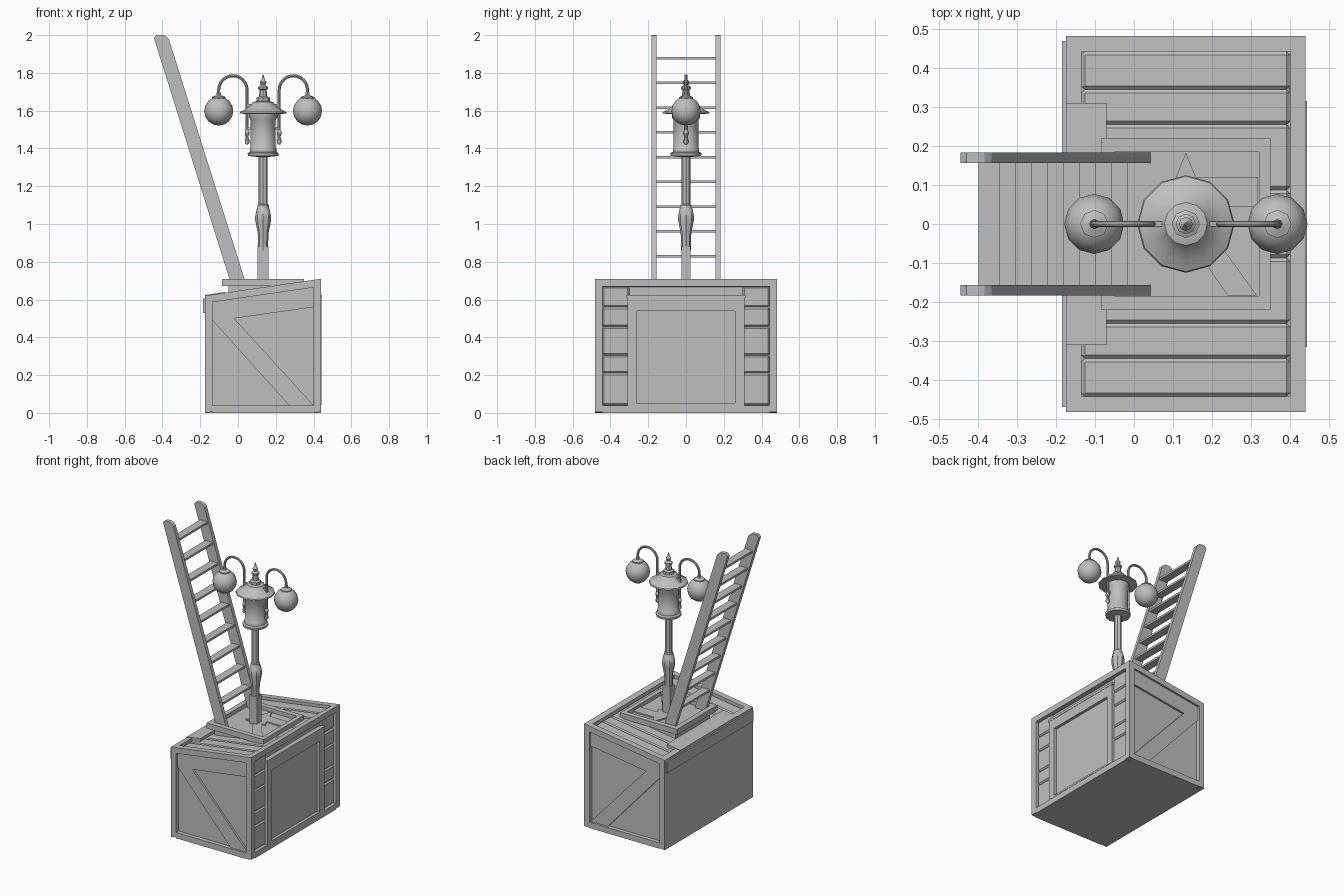
import bpy, bmesh, math
from mathutils import Vector

if "Cube" in bpy.data.objects:
    bpy.data.objects.remove(bpy.data.objects["Cube"], do_unlink=True)

grey = bpy.data.materials.new("plain grey")
grey.use_nodes = True
grey.diffuse_color = (0.52, 0.52, 0.52, 1)
grey.node_tree.nodes["Principled BSDF"].inputs["Base Color"].default_value = grey.diffuse_color


def finish(name, bm, smooth=False):
    bmesh.ops.recalc_face_normals(bm, faces=bm.faces)
    mesh = bpy.data.meshes.new(name)
    bm.to_mesh(mesh)
    bm.free()
    mesh.materials.append(grey)
    ob = bpy.data.objects.new(name, mesh)
    bpy.context.collection.objects.link(ob)
    if smooth:
        bpy.ops.object.select_all(action="DESELECT")
        ob.select_set(True)
        bpy.context.view_layer.objects.active = ob
        bpy.ops.object.shade_smooth_by_angle(angle=math.radians(40))
    return ob


def prism(name, pts, y0, y1, bevel=0):
    """Extrude an x-z outline along y."""
    bm = bmesh.new()
    face = bm.faces.new([bm.verts.new((x, y0, z)) for x, z in pts])
    ext = bmesh.ops.extrude_face_region(bm, geom=[face])["geom"]
    bmesh.ops.translate(bm, vec=(0, y1 - y0, 0),
                        verts=[g for g in ext if isinstance(g, bmesh.types.BMVert)])
    if bevel:
        bmesh.ops.bevel(bm, geom=bm.edges[:], offset=bevel, segments=1, affect="EDGES")
    return finish(name, bm)


def box(name, x, y, z, bevel=0):
    return prism(name, [(x[0], z[0]), (x[1], z[0]), (x[1], z[1]), (x[0], z[1])], *y, bevel)


def lathe(name, profile, sides, x):
    """Spin a radius-height profile round a vertical axis at x."""
    bm = bmesh.new()
    rings = []
    for r, z in profile:
        rings.append([bm.verts.new((x + r * math.sin(a), r * math.cos(a), z))
                      for a in (2 * math.pi * i / sides for i in range(sides))])
    for low, high in zip(rings, rings[1:]):
        for i in range(sides):
            j = (i + 1) % sides
            bm.faces.new((low[i], low[j], high[j], high[i]))
    bm.faces.new(rings[0])
    bm.faces.new(rings[-1])
    bmesh.ops.remove_doubles(bm, verts=bm.verts, dist=1e-5)
    return finish(name, bm, True)


def tube(name, path, radius, sides=8):
    """Sweep a circle along a path lying in the x-z plane."""
    bm = bmesh.new()
    rings = []
    for i, p in enumerate(path):
        t = Vector(path[min(i + 1, len(path) - 1)]) - Vector(path[max(i - 1, 0)])
        n = Vector((-t.y, t.x)).normalized()
        ring = []
        for k in range(sides):
            a = 2 * math.pi * k / sides
            c = radius * math.cos(a)
            ring.append(bm.verts.new((p[0] + n.x * c, radius * math.sin(a), p[1] + n.y * c)))
        rings.append(ring)
    for low, high in zip(rings, rings[1:]):
        for k in range(sides):
            j = (k + 1) % sides
            bm.faces.new((low[k], low[j], high[j], high[k]))
    bm.faces.new(rings[0])
    bm.faces.new(rings[-1])
    return finish(name, bm, True)


# Crate with a sloping lid
X0, X1, Y, W, REC = -0.175, 0.44, 0.4825, 0.04, 0.028
XI, XO = X0 + W, X1 - W


def top(x):
    return 0.71 + 0.146 * (x - X1)


def sloped(name, x0, x1, y0, y1, under, over, bevel=0):
    """Slab following the lid slope, measured down from the lid surface."""
    return prism(name, [(x0, top(x0) - under), (x1, top(x1) - under),
                        (x1, top(x1) - over), (x0, top(x0) - over)], y0, y1, bevel)


core = Y - REC
prism("crate_core", [(X0, 0), (X1 - REC, 0), (X1 - REC, top(X1 - REC) - 0.035),
                     (X0, top(X0) - 0.035)], -core, core)
for x, label in ((X0, "back"), (XO, "front")):
    box("crate_bottom_" + label, (x, x + W), (-Y + W, Y - W), (0, W))
    sloped("crate_top_" + label, x, x + W, -Y + W, Y - W, W, 0)

for s, label in ((-1, "right"), (1, "left")):
    ya, yb = s * (Y - W), s * Y
    for x in (X0, XO):
        sloped("crate_post_" + label, x, x + W, ya, yb, top(x), 0)
    box("crate_sill_" + label, (XI, XO), (ya, yb), (0, W))
    sloped("crate_rail_" + label, XI, XO, ya, yb, W, 0)
    # Diagonal brace joined to the upper plank
    prism("diagonal_brace_" + label,
          [(XI, top(XI) - W), (XI, 0.49), (0.27, W), (XO, W), (-0.02, 0.5),
           (XO, 0.56), (XO, top(XO) - W)], s * (core - 0.01), s * (core + 0.014))
    # Grooved slats beside the door
    for z0, z1 in ((W, 0.21), (0.21, 0.305), (0.305, 0.455), (0.455, 0.56), (0.56, 0.67)):
        box("side_slat_" + label, (0.39, X1 - 0.015), (s * 0.30, s * 0.4425), (z0, z1), 0.009)
    box("door_jamb_" + label, (0.4, X1 + 0.002), (s * 0.26, s * 0.31), (W, 0.62))

box("door_lintel", (0.4, X1 + 0.002), (-0.26, 0.26), (0.54, 0.62))
box("door_sill", (0.4, X1 + 0.002), (-0.26, 0.26), (W, 0.052))
box("door_cap", (0.4, X1 + 0.004), (-0.315, 0.315), (0.608, 0.625))
box("door_panel", (0.4, X1 - 0.018), (-0.26, 0.26), (0.052, 0.54))

# Lid slats with grooved joints
edges = [-0.4425, -0.345, -0.255, -0.087, 0.087, 0.255, 0.345, 0.4425]
for a, b in zip(edges, edges[1:]):
    sloped("lid_slat", XI, XO, a, b, 0.045, 0.016, 0.009)
sloped("lid_batten", X0, -0.07, -0.31, 0.31, 0.03, -0.004)
box("back_plank", (X0 - 0.01, X0), (-0.47, 0.47), (0.53, 0.605))

# Raised plinth with a sunken tray
PX, PY = (-0.085, 0.35), 0.22
box("plinth_body", (-0.05, 0.32), (-0.185, 0.185), (0.58, 0.683))
for s in (-1, 1):
    box("plinth_side_rim", PX, (s * 0.185, s * PY), (0.672, 0.71))
for x0, x1 in ((PX[0], -0.05), (0.32, PX[1])):
    box("plinth_end_rim", (x0, x1), (-0.185, 0.185), (0.672, 0.71))

LX = 0.133  # lamp axis


def tray_plate(name, pts):
    bm = bmesh.new()
    face = bm.faces.new([bm.verts.new((x, y, 0.68)) for x, y in pts])
    ext = bmesh.ops.extrude_face_region(bm, geom=[face])["geom"]
    bmesh.ops.translate(bm, vec=(0, 0, 0.012),
                        verts=[g for g in ext if isinstance(g, bmesh.types.BMVert)])
    return finish(name, bm)


tray_plate("tray_gusset", [(LX - 0.075, 0), (LX + 0.075, 0), (LX, 0.183)])
tray_plate("tray_brace", [(LX - 0.02, 0), (LX + 0.05, 0), (0.315, -0.183), (0.24, -0.183)])
tray_plate("tray_board", [(LX, 0.045), (0.318, 0.045), (0.318, 0.12), (LX, 0.12)])

# Leaning ladder
rail = [(-0.03, 0.66), (0.05, 0.66), (-0.357, 1.95), (-0.366, 1.98), (-0.384, 1.996),
        (-0.4, 2.0), (-0.43, 2.0), (-0.445, 1.985)]
for s in (-1, 1):
    prism("ladder_rail", rail, s * 0.157, s * 0.183)
for i in range(9):
    z = 0.83 + i * 0.131
    x = 0.01 - 0.313 * (z - 0.66)
    box("ladder_rung", (x - 0.028, x + 0.028), (-0.16, 0.16), (z - 0.007, z + 0.007))

# Lamp post and lantern
box("post_base", (LX - 0.029, LX + 0.029), (-0.025, 0.025), (0.67, 0.88))
lathe("post_shaft", [(0.026, 0.86), (0.028, 0.95), (0.042, 1.02), (0.042, 1.04), (0.034, 1.08),
                     (0.03, 1.085), (0.03, 1.1), (0.024, 1.105), (0.024, 1.37)], 8, LX)
lathe("lantern_body", [(0.03, 1.355), (0.08, 1.36), (0.082, 1.375), (0.07, 1.382), (0.07, 1.4),
                       (0.066, 1.405), (0.066, 1.55), (0.075, 1.565), (0.075, 1.59)], 12, LX)
lathe("lantern_hat", [(0.06, 1.58), (0.125, 1.585), (0.122, 1.593), (0.095, 1.607),
                      (0.065, 1.63), (0.055, 1.645), (0.036, 1.65)], 12, LX)
lathe("lantern_finial", [(0.036, 1.64), (0.036, 1.668), (0.022, 1.675), (0.018, 1.71),
                         (0.026, 1.715), (0.026, 1.725), (0.012, 1.735), (0.018, 1.752),
                         (0.008, 1.765), (0.003, 1.79)], 8, LX)

# Curved arms carrying the globes
for s, label in ((-1, "right"), (1, "left")):
    arc = [(LX + s * (0.16 - 0.075 * math.cos(a)), 1.71 + 0.075 * math.sin(a))
           for a in (math.pi * i / 12 for i in range(13))]
    start = LX + s * 0.085
    tube("lamp_arm_" + label, [(start, 1.43)] + arc + [(LX + s * 0.235, 1.665)], 0.008)
    lathe("arm_knob_" + label, [(0.004, 1.42), (0.012, 1.43), (0.012, 1.445), (0.006, 1.46),
                                (0.012, 1.475), (0.012, 1.49), (0.006, 1.5)], 8, start)
    box("arm_bracket_" + label, (LX, start), (-0.007, 0.007), (1.618, 1.634))
    box("arm_clip_" + label, (LX + s * 0.06, start), (-0.006, 0.006), (1.5, 1.512))
    globe = [(0.077 * math.sin(a), 1.598 - 0.077 * math.cos(a))
             for a in (math.pi * i / 8 for i in range(9))]
    lathe("globe_" + label, globe, 12, LX + s * 0.235)
    lathe("globe_cap_" + label, [(0.036, 1.662), (0.036, 1.672), (0.012, 1.682), (0.01, 1.7)],
          8, LX + s * 0.235)
